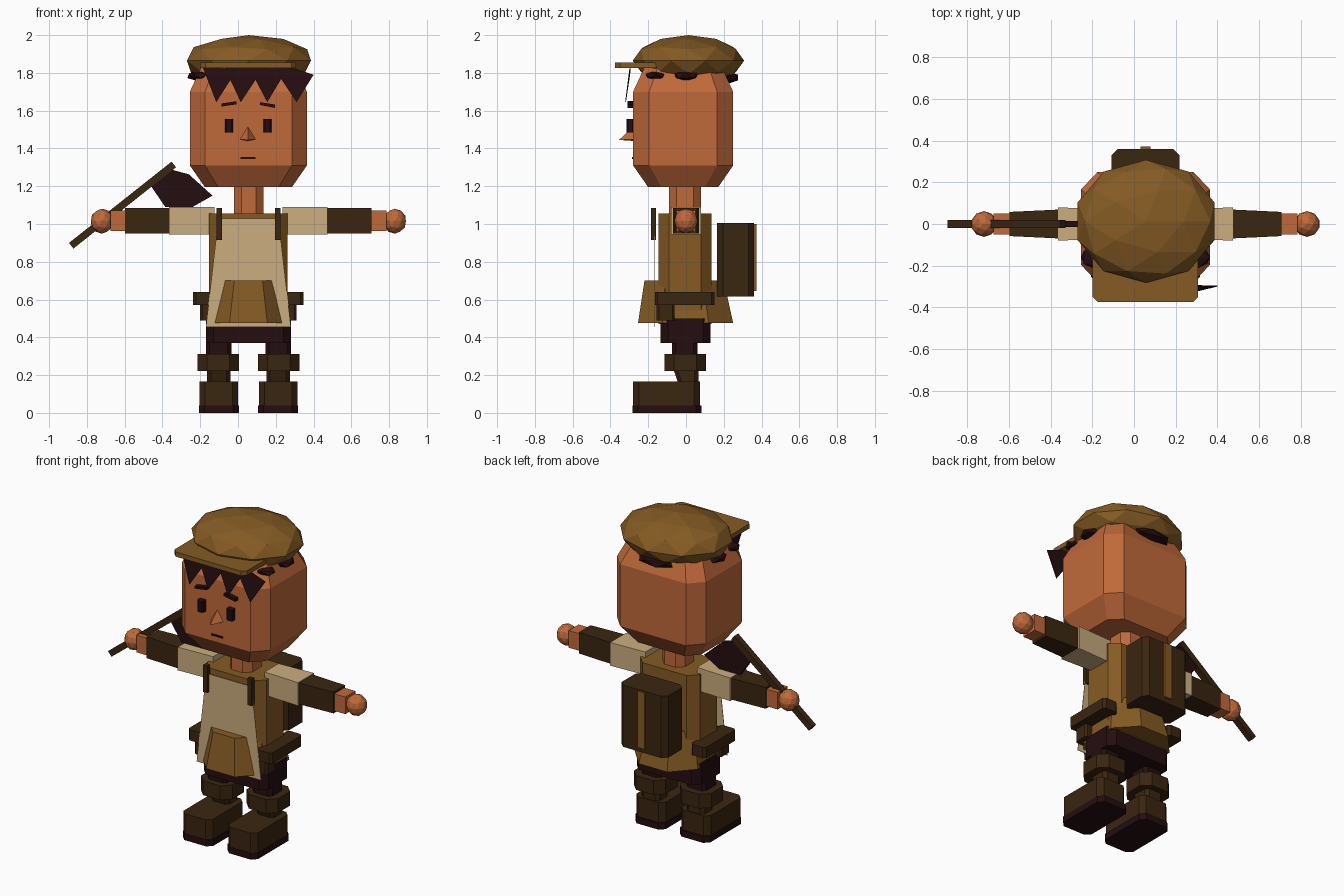
import bpy, bmesh, math
from mathutils import Matrix, Vector

if "Cube" in bpy.data.objects:
    bpy.data.objects.remove(bpy.data.objects["Cube"])

C = 0.055  # x of the body's mirror plane


def material(name, rgb):
    m = bpy.data.materials.new(name)
    m.diffuse_color = (*rgb, 1)
    m.use_nodes = True
    m.node_tree.nodes["Principled BSDF"].inputs["Base Color"].default_value = m.diffuse_color
    return m


SKIN = material("skin", (0.53, 0.142, 0.042))
BROWN = material("coat_brown", (0.235, 0.105, 0.017))
CREAM = material("cream_cloth", (0.60, 0.42, 0.215))
LEATHER = material("dark_leather", (0.042, 0.019, 0.005))
MAROON = material("dark_maroon", (0.018, 0.004, 0.005))


def finish(name, bm, mat, normals=True):
    if normals:
        bmesh.ops.recalc_face_normals(bm, faces=bm.faces[:])
    me = bpy.data.meshes.new(name)
    bm.to_mesh(me)
    bm.free()
    ob = bpy.data.objects.new(name, me)
    bpy.context.collection.objects.link(ob)
    me.materials.append(mat)
    return ob


def loft(name, mat, rings):
    """Stack of corner-cut rectangles: (z, cx, cy, hx, hy, cut_x, cut_y)."""
    bm = bmesh.new()
    loops = []
    for z, cx, cy, hx, hy, ax, ay in rings:
        pts = []
        for sx, sy in ((1, -1), (1, 1), (-1, 1), (-1, -1)):
            a, b = (sx * (hx - ax), sy * hy), (sx * hx, sy * (hy - ay))
            pair = [a, b] if sx * sy < 0 else [b, a]
            pts += pair if ax else pair[:1]
        loops.append([bm.verts.new((cx + x, cy + y, z)) for x, y in pts])
    n = len(loops[0])
    for lo, hi in zip(loops, loops[1:]):
        for i in range(n):
            bm.faces.new((lo[i], lo[(i + 1) % n], hi[(i + 1) % n], hi[i]))
    bm.faces.new(loops[0])
    bm.faces.new(loops[-1])
    return finish(name, bm, mat)


def box(name, mat, x, y, z, cut=0):
    cx, cy, hx, hy = sum(x) / 2, sum(y) / 2, abs(x[1] - x[0]) / 2, (y[1] - y[0]) / 2
    return loft(name, mat, [(h, cx, cy, hx, hy, cut, cut) for h in z])


def ico(name, mat, loc, size, sub=1):
    bm = bmesh.new()
    bmesh.ops.create_icosphere(bm, subdivisions=sub, radius=1)
    bmesh.ops.transform(bm, matrix=Matrix.Translation(loc) @ Matrix.Diagonal((*size, 1)), verts=bm.verts)
    return finish(name, bm, mat)


def plate(name, mat, pts, depth=0.0):
    """Flat polygon in x-z; points are (x, y, z), extruded along +y."""
    bm = bmesh.new()
    f = bm.faces.new([bm.verts.new(p) for p in pts])
    if depth:
        r = bmesh.ops.extrude_face_region(bm, geom=[f])
        bmesh.ops.translate(bm, vec=(0, depth, 0), verts=[v for v in r["geom"] if isinstance(v, bmesh.types.BMVert)])
    return finish(name, bm, mat)


# Head and neck
loft("head", SKIN, [
    (1.195, C, -0.015, 0.23, 0.185, 0.07, 0.07),
    (1.31, C, -0.015, 0.31, 0.265, 0.08, 0.085),
    (1.70, C, -0.015, 0.31, 0.265, 0.08, 0.085),
    (1.83, C, -0.015, 0.25, 0.205, 0.07, 0.07)])
box("neck", SKIN, (-0.022, 0.135), (-0.09, 0.08), (1.03, 1.21), 0.04)

# Face
for s in (-1, 1):
    x = C + s * 0.102
    box("eye", MAROON, (x - 0.021, x + 0.021), (-0.315, -0.275), (1.485, 1.557), 0.008)
    b = [(x - 0.04, 1.63 - s * 0.0), (x + 0.04, 1.622 - s * 0.008), (x + 0.04, 1.64 - s * 0.008), (x - 0.04, 1.645)]
    if s < 0:
        b = [(x - 0.04, 1.622), (x + 0.04, 1.634), (x + 0.04, 1.65), (x - 0.04, 1.638)]
    plate("eyebrow", MAROON, [(px, -0.31, pz) for px, pz in b], 0.03)
box("mouth", MAROON, (0.014, 0.092), (-0.287, -0.278), (1.345, 1.355))
bm = bmesh.new()
base = [bm.verts.new((x, -0.28, z)) for x, z in ((0.01, 1.448), (0.052, 1.44), (0.093, 1.448), (0.052, 1.515))]
tip = bm.verts.new((0.052, -0.355, 1.445))
for i in range(4):
    bm.faces.new((base[i], base[(i + 1) % 4], tip))
bm.faces.new(base)
finish("nose", bm, SKIN)

# Cap with brim
ico("cap", BROWN, (C + 0.003, 0.013, 1.865), (0.345, 0.295, 0.135), 2)
loft("cap_brim", BROWN, [(z, C, -0.255, 0.253, 0.12, 0.025, 0.025) for z in (1.826, 1.855)])

# Hair: fringe spikes and small tufts under the cap
for i, (l, tipx, r, zr) in enumerate(((-0.185, -0.115, -0.01, 1.81), (-0.07, 0.015, 0.13, 1.82),
                                      (0.06, 0.155, 0.26, 1.82), (0.19, 0.31, 0.40, 1.79))):
    plate("fringe_spike", MAROON, [(l, -0.297, 1.825), (tipx, -0.322, 1.645), (r, -0.30, zr),
                                   ((l + r) / 2, -0.297, 1.825)], 0.004)
for s in (-1, 1):
    ico("side_tuft", MAROON, (C + s * 0.27, 0.0, 1.785), (0.06, 0.07, 0.028))
    ico("back_corner_tuft", MAROON, (C + s * 0.23, -0.16, 1.785), (0.09, 0.06, 0.025))
ico("back_tuft", MAROON, (C, 0.22, 1.775), (0.13, 0.065, 0.033))

# Coat, skirt and apron
box("coat", BROWN, (-0.153, 0.263), (-0.145, 0.135), (0.47, 1.055), 0.055)
loft("coat_skirt", BROWN, [
    (0.475, C, -0.002, 0.22, 0.252, 0.12, 0.13),
    (0.70, C, -0.01, 0.18, 0.21, 0.105, 0.11)])
plate("apron", CREAM, [(C + dx, -0.17, z) for dx, z in
                       ((-0.225, 0.455), (0.225, 0.455), (0.168, 0.95), (0.158, 1.03), (-0.158, 1.03), (-0.168, 0.95))], 0.003)
for s in (-1, 1):
    x = C + s * 0.155
    box("apron_strap", LEATHER, (x - 0.015, x + 0.015), (-0.185, -0.158), (0.915, 1.085))

# Arms
for s in (-1, 1):
    def span(a, b):
        return (C + s * a, C + s * b)
    def arm(name, mat, a, b, ha, hb, za, zb):
        bm = bmesh.new()
        ends = []
        for d, h, z in ((a, ha, za), (b, hb, zb)):
            ends.append([bm.verts.new((C + s * d, y * h, 1.017 + k * z))
                         for y, k in ((-1, -1), (1, -1), (1, 1), (-1, 1))])
        for i in range(4):
            j = (i + 1) % 4
            bm.faces.new((ends[0][i], ends[0][j], ends[1][j], ends[1][i]))
        bm.faces.new(ends[0])
        bm.faces.new(ends[1])
        finish(name, bm, mat)
    arm("sleeve", CREAM, 0.18, 0.42, 0.07, 0.08, 0.073, 0.073)
    arm("forearm", LEATHER, 0.40, 0.653, 0.07, 0.058, 0.067, 0.067)
    arm("wrist", SKIN, 0.64, 0.73, 0.05, 0.05, 0.054, 0.054)
    ico("hand", SKIN, (C + s * 0.775, 0, 1.015), (0.062, 0.062, 0.066), 2)

    # Belt band and pouch on each hip
    box("belt_band", LEATHER, span(0.19, 0.292), (-0.165, 0.15), (0.572, 0.64), 0.015)
    box("belt_pouch", LEATHER, span(0.16, 0.255), (-0.155, -0.06), (0.49, 0.632), 0.012)

    # Legs and boots
    box("thigh", MAROON, span(0.09, 0.225), (-0.075, 0.06), (0.28, 0.40), 0.02)
    box("knee_cuff", LEATHER, span(0.05, 0.27), (-0.113, 0.105), (0.222, 0.312), 0.05)
    cx = C + s * 0.157
    loft("shin", LEATHER, [(0.14, cx, 0.015, 0.062, 0.05, 0.02, 0.02), (0.24, cx, -0.002, 0.062, 0.068, 0.02, 0.02)])
    box("boot", LEATHER, span(0.055, 0.26), (-0.28, 0.073), (0.04, 0.165), 0.03)
    box("boot_sole", MAROON, span(0.05, 0.262), (-0.283, 0.083), (0.0, 0.04), 0.03)
box("hips", MAROON, (-0.17, 0.28), (-0.135, 0.13), (0.37, 0.50), 0.04)

# Backpack with centre strip
loft("backpack", LEATHER, [(z, C, 0.2625, 0.163, 0.0975, 0.03, 0.03) for z in (0.615, 1.005)])
box("backpack_strip", BROWN, (0.03, 0.08), (0.34, 0.372), (0.645, 1.0))

# Axe in one hand
a, b = Vector((-0.883, 0, 0.885)), Vector((-0.34, 0, 1.315))
d = (b - a).normalized()
n = Vector((-d.z, 0, d.x)) * 0.019
plate("axe_handle", LEATHER, [(p.x, -0.019, p.z) for p in (a - n, b - n, b + n, a + n)], 0.038)
plate("axe_blade", MAROON, [(x, -0.014, z) for x, z in
                            ((-0.46, 1.20), (-0.385, 1.09), (-0.25, 1.085), (-0.135, 1.15), (-0.26, 1.263), (-0.36, 1.29))], 0.028)
